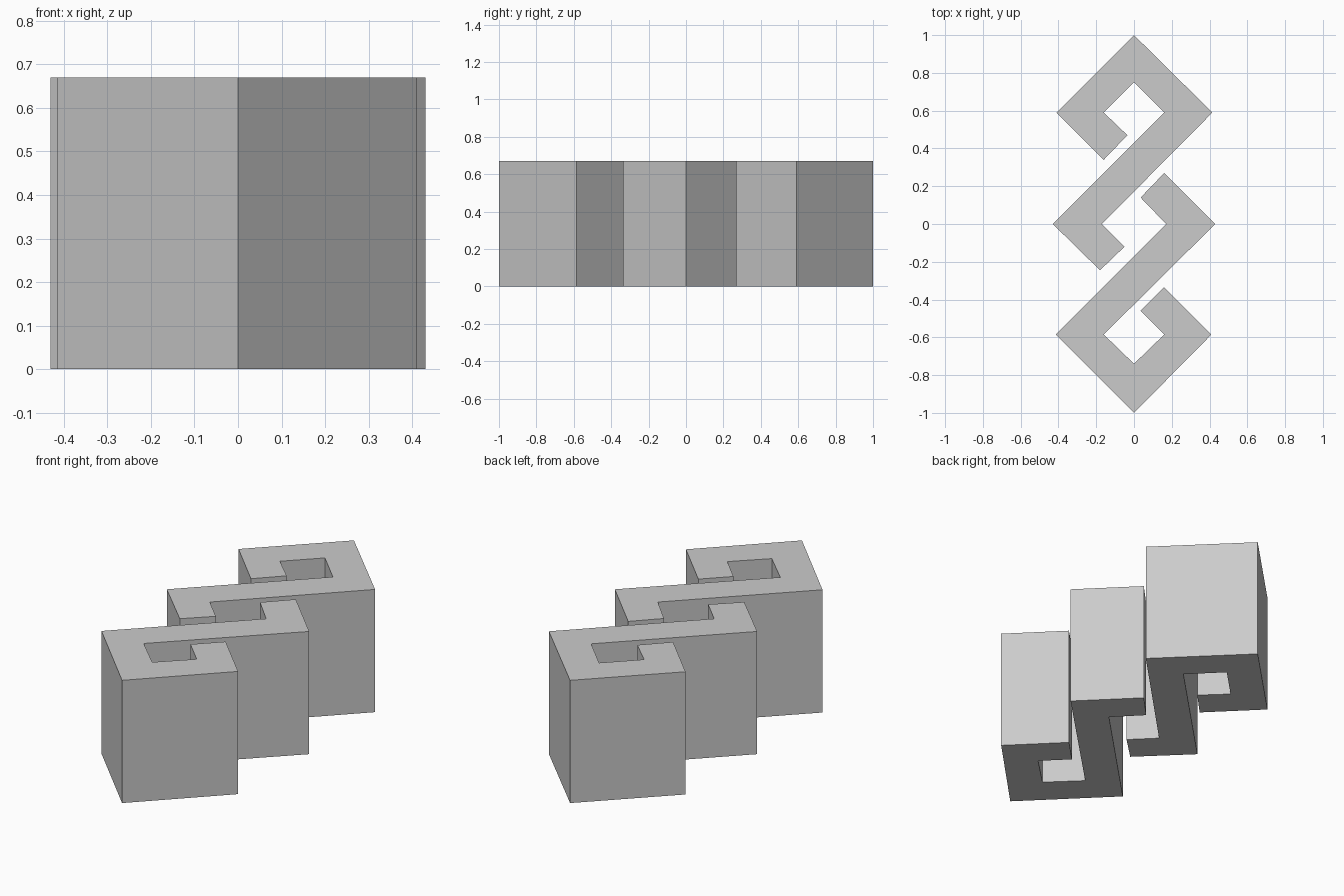
import bpy
import bmesh

if "Cube" in bpy.data.objects:
    bpy.data.objects.remove(bpy.data.objects["Cube"], do_unlink=True)

HEIGHT = 0.67

grey = bpy.data.materials.new("plain_grey")
grey.use_nodes = True
grey.diffuse_color = (0.6, 0.6, 0.6, 1)
grey.node_tree.nodes["Principled BSDF"].inputs["Base Color"].default_value = (0.6, 0.6, 0.6, 1)


def extruded_hook(name, profile):
    """Extrude a closed plan profile into a flat-faced upright block."""
    bm = bmesh.new()
    base = bm.faces.new([bm.verts.new((x, y, 0)) for x, y in profile])
    result = bmesh.ops.extrude_face_region(bm, geom=[base], use_keep_orig=True)
    top = [v for v in result["geom"] if isinstance(v, bmesh.types.BMVert)]
    bmesh.ops.translate(bm, verts=top, vec=(0, 0, HEIGHT))
    bmesh.ops.recalc_face_normals(bm, faces=bm.faces)
    mesh = bpy.data.meshes.new(name)
    bm.to_mesh(mesh)
    bm.free()
    mesh.materials.append(grey)
    obj = bpy.data.objects.new(name, mesh)
    bpy.context.collection.objects.link(obj)
    return obj


# Back hook: squared loop, diagonal bar and short lower hook
extruded_hook("back_hook", [
    (0, 1), (0.415, 0.59), (-0.17, 0), (-0.05, -0.12), (-0.18, -0.245), (-0.43, 0),
    (0.16, 0.59), (0, 0.75), (-0.16, 0.59), (-0.035, 0.47), (-0.16, 0.34), (-0.41, 0.59),
])

# Front hook: the same shape turned half round, interlocking with the back one
extruded_hook("front_hook", [
    (0, -1), (-0.415, -0.585), (0.17, 0), (0.035, 0.14), (0.16, 0.27), (0.43, 0),
    (-0.16, -0.585), (0, -0.74), (0.16, -0.585), (0.035, -0.46), (0.16, -0.335), (0.41, -0.585),
])
